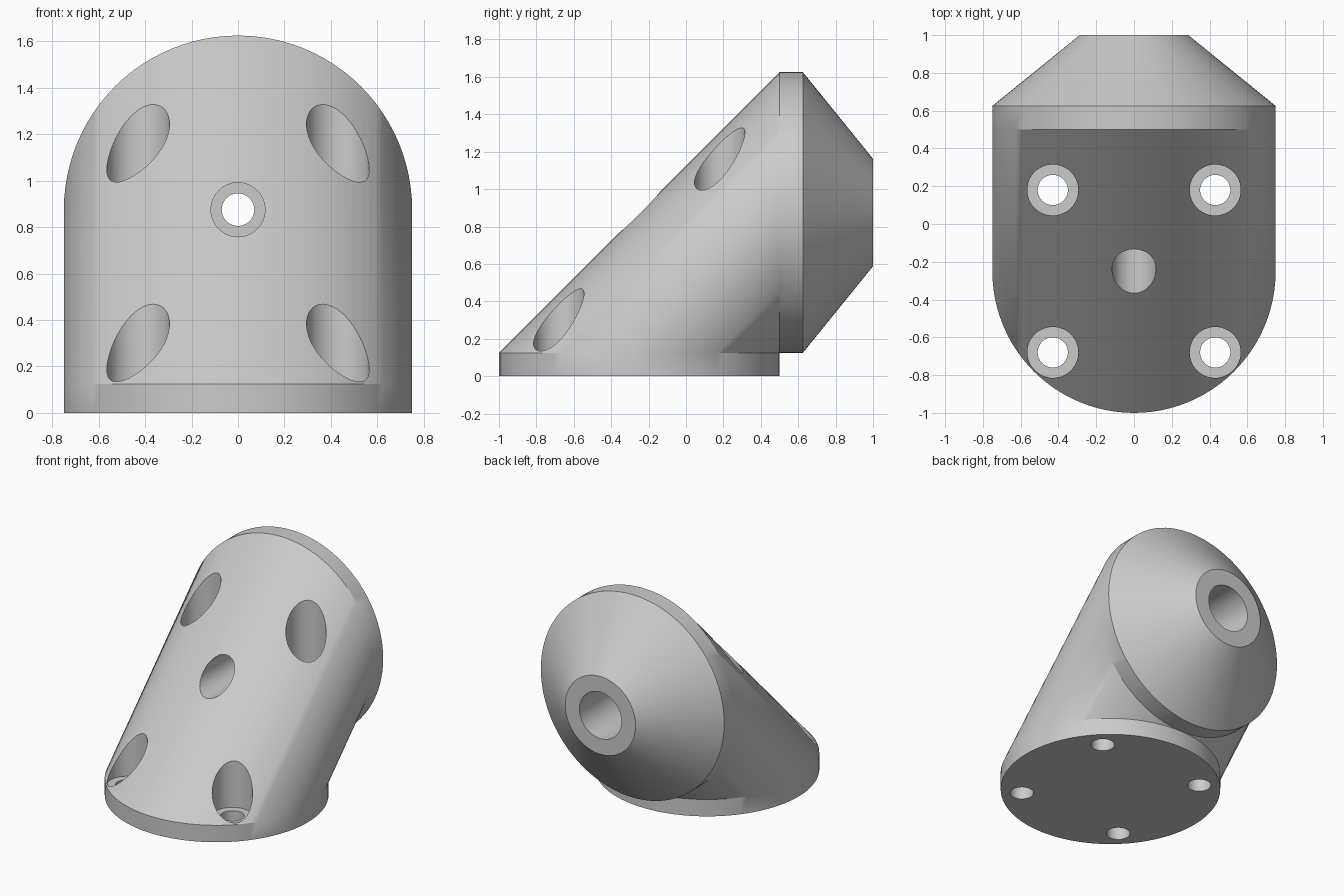
import bpy, bmesh, math

if "Cube" in bpy.data.objects:
    bpy.data.objects.remove(bpy.data.objects["Cube"])

SEG = 96
R = 0.75          # flange radius
BASE_Y = -0.25    # centre of the floor flange
AXIS_Z = 0.875    # height of the horizontal axis


def loft(name, rings):
    """Closed skin through a list of equally sized point rings."""
    bm = bmesh.new()
    loops = [[bm.verts.new(p) for p in ring] for ring in rings]
    n = len(loops[0])
    for a, b in zip(loops, loops[1:]):
        for i in range(n):
            j = (i + 1) % n
            bm.faces.new((a[i], a[j], b[j], b[i]))
    bm.faces.new(loops[0][::-1])
    bm.faces.new(loops[-1])
    bmesh.ops.remove_doubles(bm, verts=bm.verts, dist=1e-5)
    bmesh.ops.recalc_face_normals(bm, faces=bm.faces)
    mesh = bpy.data.meshes.new(name)
    bm.to_mesh(mesh)
    bm.free()
    obj = bpy.data.objects.new(name, mesh)
    bpy.context.collection.objects.link(obj)
    return obj


def flat_ring(r, z, x=0.0, y=BASE_Y, seg=SEG):
    ts = [2 * math.pi * i / seg for i in range(seg)]
    return [(x + r * math.cos(t), y + r * math.sin(t), z) for t in ts]


def upright_ring(r, y, seg=SEG):
    ts = [2 * math.pi * i / seg for i in range(seg)]
    return [(r * math.cos(t), y, AXIS_Z - r * math.sin(t)) for t in ts]


# Floor flange, slanted body, upright rim and cone in one skin
body = loft("angled_mount", [
    flat_ring(R, 0.0), flat_ring(R, 0.125),
    upright_ring(R, 0.5), upright_ring(R, 0.625),
    upright_ring(0.2875, 1.0)])

# Four vertical screw holes with wide counterbores
cutters = []
for sx in (-1, 1):
    for sy in (-1, 1):
        x, y = 0.43 * sx, BASE_Y + 0.43 * sy
        cutters.append(loft("screw_hole_cutter", [
            flat_ring(r, z, x, y, 48)
            for r, z in ((0.08, -0.2), (0.08, 0.125), (0.135, 0.125), (0.135, 2.0))]))

# Horizontal stepped bore through the cone
cutters.append(loft("bore_cutter", [
    upright_ring(r, y, 48)
    for r, y in ((0.1165, -1.2), (0.1165, 0.25), (0.07, 0.25),
                 (0.07, 0.5), (0.172, 0.5), (0.172, 1.2))]))

bpy.context.view_layer.objects.active = body
body.select_set(True)
for c in cutters:
    c.hide_render = True
    mod = body.modifiers.new("hole", 'BOOLEAN')
    mod.operation = 'DIFFERENCE'
    mod.solver = 'EXACT'
    mod.object = c
    bpy.ops.object.modifier_apply(modifier=mod.name)
    bpy.data.objects.remove(c, do_unlink=True)

bpy.ops.object.shade_smooth_by_angle(angle=math.radians(30))

grey = bpy.data.materials.new("light_grey")
grey.diffuse_color = (0.6, 0.6, 0.6, 1.0)
grey.use_nodes = True
grey.node_tree.nodes["Principled BSDF"].inputs["Base Color"].default_value = grey.diffuse_color
body.data.materials.clear()
body.data.materials.append(grey)
for p in body.data.polygons:
    p.material_index = 0
